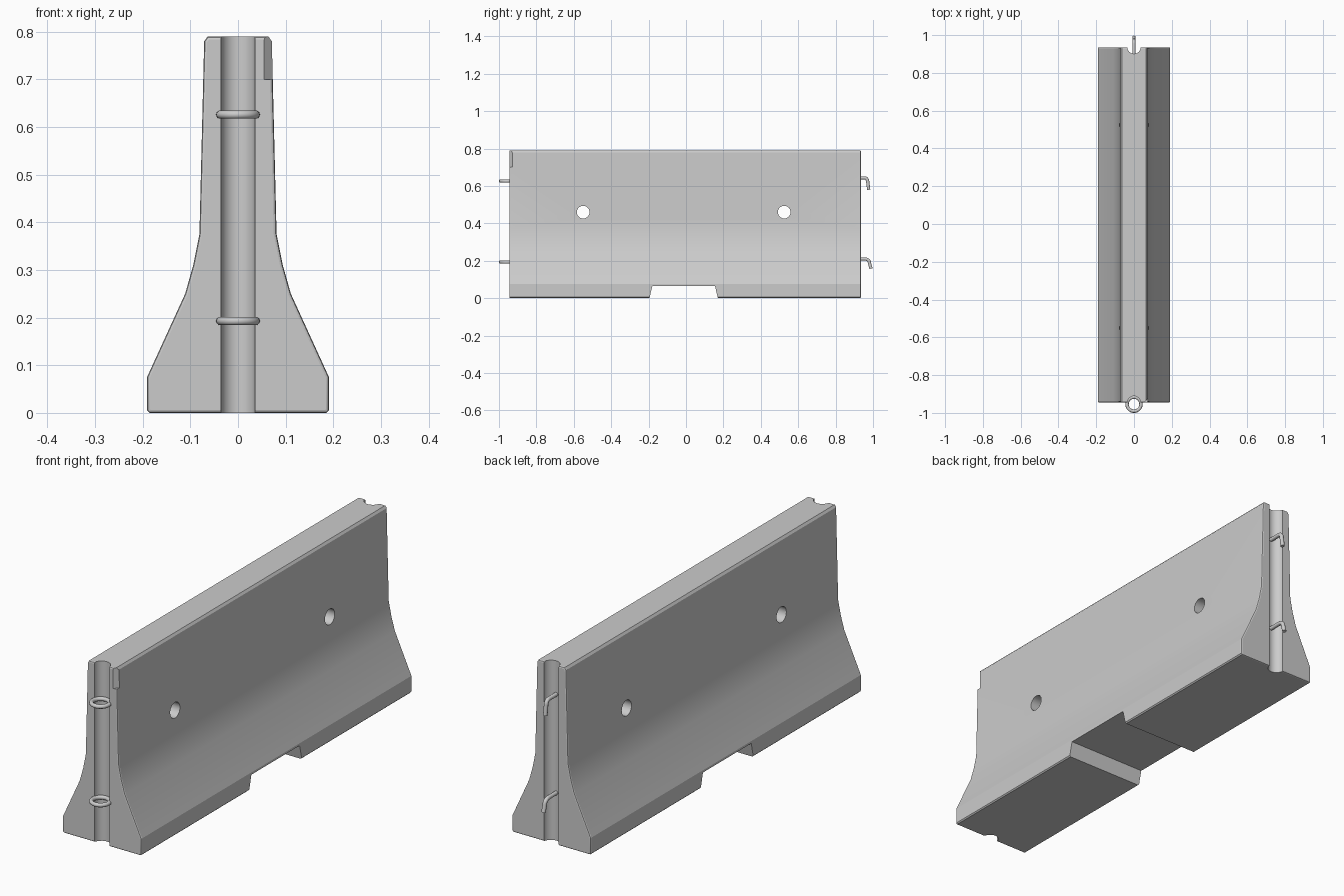
import bpy, bmesh, math
from mathutils import Vector

cube = bpy.data.objects.get("Cube")
if cube:
    bpy.data.objects.remove(cube, do_unlink=True)


def material(name, value):
    mat = bpy.data.materials.new(name)
    mat.use_nodes = True
    mat.diffuse_color = (value, value, value, 1)
    mat.node_tree.nodes["Principled BSDF"].inputs["Base Color"].default_value = (value, value, value, 1)
    return mat


CONCRETE = material("concrete grey", 0.6)
FRONT, BACK = -0.945, 0.935


def make_object(name, bm):
    bmesh.ops.recalc_face_normals(bm, faces=bm.faces[:])
    mesh = bpy.data.meshes.new(name)
    bm.to_mesh(mesh)
    bm.free()
    mesh.materials.append(CONCRETE)
    obj = bpy.data.objects.new(name, mesh)
    bpy.context.collection.objects.link(obj)
    return obj


def prism(bm, points, offset):
    """Close a flat outline and extrude it along an offset."""
    face = bm.faces.new([bm.verts.new(p) for p in points])
    new = bmesh.ops.extrude_face_region(bm, geom=[face])["geom"]
    bmesh.ops.translate(bm, vec=offset, verts=[v for v in new if isinstance(v, bmesh.types.BMVert)])


def activate(obj):
    bpy.ops.object.select_all(action="DESELECT")
    obj.select_set(True)
    bpy.context.view_layer.objects.active = obj


def cut(target, cutter):
    mod = target.modifiers.new("cut", "BOOLEAN")
    mod.operation, mod.solver, mod.object = "DIFFERENCE", "EXACT", cutter
    activate(target)
    bpy.ops.object.modifier_apply(modifier=mod.name)
    bpy.data.objects.remove(cutter, do_unlink=True)


def rod(name, start, end, radius):
    """Cylinder between two points, used as a cutter."""
    start, end = Vector(start), Vector(end)
    axis = end - start
    bm = bmesh.new()
    bmesh.ops.create_cone(bm, cap_ends=True, segments=24, radius1=radius, radius2=radius, depth=axis.length)
    rot = axis.to_track_quat("Z", "Y").to_matrix()
    bmesh.ops.rotate(bm, matrix=rot, verts=bm.verts[:])
    bmesh.ops.translate(bm, vec=(start + end) / 2, verts=bm.verts[:])
    return make_object(name, bm)


# Barrier body: mirrored flared profile, extruded lengthwise, worn end edges
half = [(0.186, 0), (0.191, 0.005), (0.191, 0.075), (0.111, 0.25), (0.094, 0.31),
        (0.081, 0.375), (0.071, 0.78), (0.064, 0.79)]
outline = half + [(-x, z) for x, z in reversed(half)]
bm = bmesh.new()
prism(bm, [(x, FRONT, z) for x, z in outline], (0, BACK - FRONT, 0))
ends = [e for e in bm.edges if abs(e.verts[0].co.y - e.verts[1].co.y) < 0.001]
bmesh.ops.bevel(bm, geom=ends, offset=0.006, segments=2, profile=0.5, affect="EDGES")
body = make_object("barrier_body", bm)

# Drainage notch across the underside
bm = bmesh.new()
prism(bm, [(-0.3, -0.2, -0.02), (-0.3, 0.175, -0.02), (-0.3, 0.155, 0.065), (-0.3, -0.18, 0.065)], (0.6, 0, 0))
cut(body, make_object("notch_cutter", bm))

# Lifting holes and the vertical end grooves
for y in (-0.55, 0.525):
    cut(body, rod("hole_cutter", (-0.3, y, 0.46), (0.3, y, 0.46), 0.034))
for y in (FRONT - 0.002, BACK + 0.002):
    cut(body, rod("groove_cutter", (0, y, -0.1), (0, y, 0.9), 0.036))

# Worn corner at the top of the front end
bm = bmesh.new()
prism(bm, [(0.04, -0.96, 0.7), (0.1, -0.96, 0.7), (0.1, -0.9, 0.7)], (0, 0, 0.15))
cut(body, make_object("chip_cutter", bm))

activate(body)
bpy.ops.object.shade_smooth_by_angle(angle=math.radians(22))


def bent_bar(name, points, cyclic=False):
    """Round steel bar along a path, turned into a mesh."""
    curve = bpy.data.curves.new(name, "CURVE")
    curve.dimensions = "3D"
    curve.bevel_depth, curve.bevel_resolution = 0.009, 3
    curve.use_fill_caps = True
    spline = curve.splines.new("POLY")
    spline.points.add(len(points) - 1)
    for p, co in zip(spline.points, points):
        p.co = (*co, 1)
    spline.use_cyclic_u = cyclic
    curve.materials.append(CONCRETE)
    obj = bpy.data.objects.new(name, curve)
    bpy.context.collection.objects.link(obj)
    activate(obj)
    bpy.ops.object.convert(target="MESH")
    bpy.ops.object.shade_smooth_by_angle(angle=math.radians(50))


# Loops on the front end
for label, z in (("lower", 0.193), ("upper", 0.626)):
    angles = [2 * math.pi * i / 32 for i in range(32)]
    bent_bar(label + "_loop", [(0.037 * math.cos(a), -0.954 + 0.037 * math.sin(a), z) for a in angles], True)

# Down-turned hooks on the back end: straight shank, rounded bend, tip
for label, z, reach, lean, drop in (("lower", 0.21, 0.955, 0.034, 0.052), ("upper", 0.643, 0.955, 0.022, 0.064)):
    bend = [(0, reach + lean * 0.75 * math.sin(t), z - 0.02 * (1 - math.cos(t)))
            for t in [math.pi / 2 * i / 6 for i in range(7)]]
    tip = (0, reach + lean, z - drop)
    bent_bar(label + "_hook", [(0, 0.88, z)] + bend + [tip])
